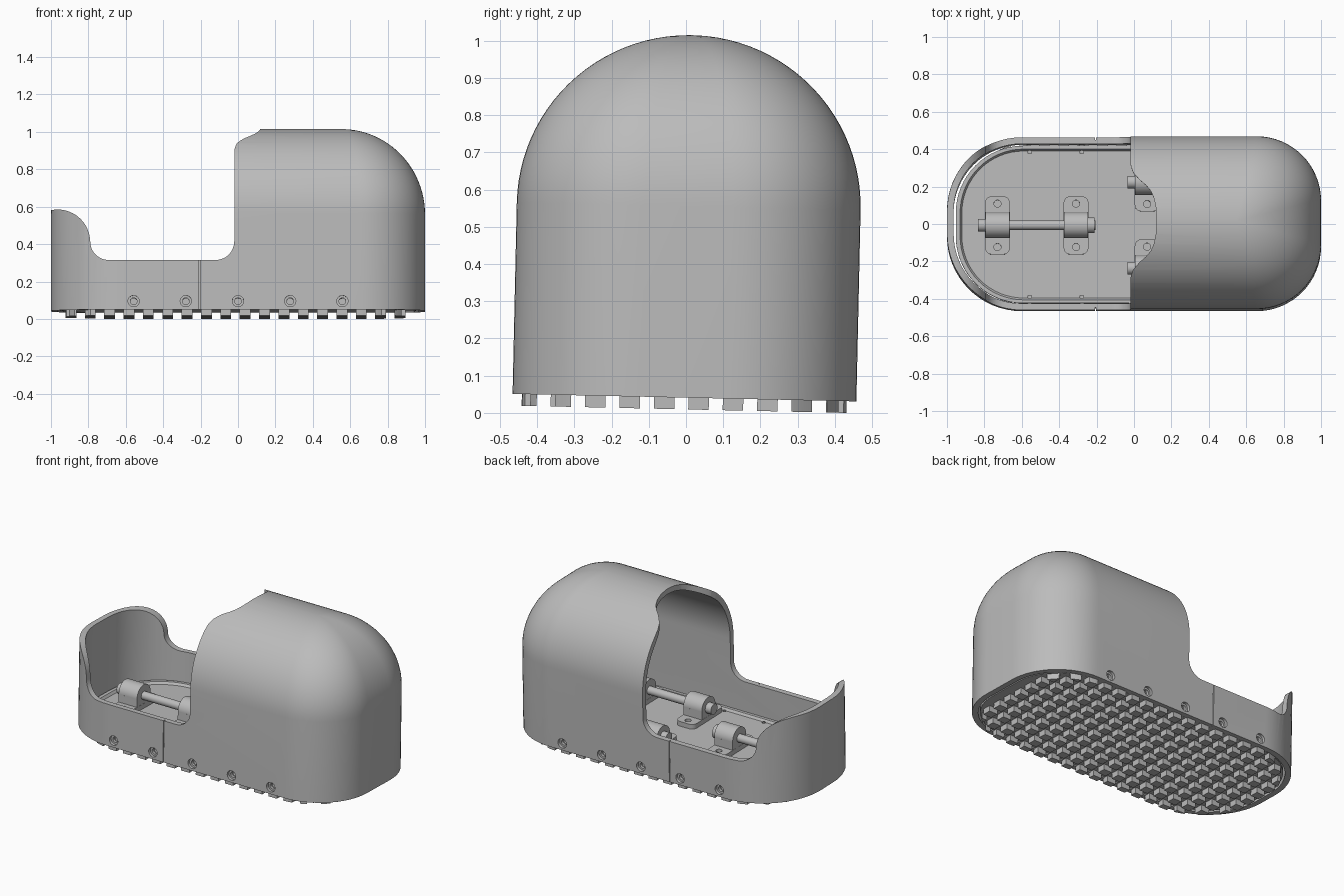
import bpy, bmesh, math
from mathutils import Matrix, Vector

cube = bpy.data.objects.get("Cube")
if cube:
    bpy.data.objects.remove(cube, do_unlink=True)

grey = bpy.data.materials.new("plain grey")
grey.use_nodes = True
tone = (0.5, 0.5, 0.5, 1)
grey.diffuse_color = tone
grey.node_tree.nodes["Principled BSDF"].inputs["Base Color"].default_value = tone
parts = []


def make(name, bm, part=True):
    bmesh.ops.recalc_face_normals(bm, faces=bm.faces)
    mesh = bpy.data.meshes.new(name)
    bm.to_mesh(mesh)
    bm.free()
    mesh.materials.append(grey)
    obj = bpy.data.objects.new(name, mesh)
    bpy.context.collection.objects.link(obj)
    obj.hide_render = not part
    if part:
        parts.append(obj)
    return obj


def rounded(hx, hy, left_r, right_r, z, cx=0, cy=0, steps=16):
    """Ring of points on a rounded rectangle."""
    ring = []
    for q, (sx, sy) in enumerate([(1, 1), (-1, 1), (-1, -1), (1, -1)]):
        r = right_r if sx > 0 else left_r
        for i in range(steps + 1):
            a = math.pi / 2 * (q + i / steps)
            ring.append((cx + sx * (hx - r) + r * math.cos(a),
                         cy + sy * (hy - r) + r * math.sin(a), z))
    return ring


def loft(name, rings, part=True):
    bm = bmesh.new()
    loops = [[bm.verts.new(p) for p in ring] for ring in rings]
    for a, b in zip(loops, loops[1:]):
        for i in range(len(a)):
            j = (i + 1) % len(a)
            bm.faces.new((a[i], a[j], b[j], b[i]))
    bm.faces.new(loops[0][::-1])
    bm.faces.new(loops[-1])
    return make(name, bm, part)


def add_rod(bm, centre, radius, length, axis, sides=32):
    turn = Vector((0, 0, 1)).rotation_difference(Vector(axis)).to_matrix().to_4x4()
    bmesh.ops.create_cone(bm, cap_ends=True, segments=sides, radius1=radius,
                          radius2=radius, depth=length,
                          matrix=Matrix.Translation(centre) @ turn)


def add_box(bm, centre, size):
    bmesh.ops.create_cube(bm, size=1, matrix=Matrix.Translation(centre)
                          @ Matrix.Diagonal((*size, 1)))


def boolean(obj, tool, operation="DIFFERENCE"):
    mod = obj.modifiers.new("cut", "BOOLEAN")
    mod.operation, mod.solver, mod.object = operation, "EXACT", tool
    bpy.context.view_layer.objects.active = obj
    bpy.ops.object.modifier_apply(modifier=mod.name)
    bpy.data.objects.remove(tool, do_unlink=True)


def rod_tool(rods):
    bm = bmesh.new()
    for rod in rods:
        add_rod(bm, *rod)
    return make("cutter", bm, False)


# Domed shell: outer and inner skins
def dome(name, inset, bottom, part):
    hx, hy, left_r, right_r = (v - inset for v in (1, 0.462, 0.40, 0.345))
    rings = [rounded(hx, hy, left_r, right_r, bottom)]
    for i in range(25):
        a = math.radians(89) * i / 24
        c = math.cos(a)
        rings.append(rounded(hx - (0.45 - inset) * (1 - c), hy * c, left_r * c,
                             right_r * c, 0.555 + (0.46 - inset) * math.sin(a)))
    return loft(name, rings, part)


shell = dome("shell", 0, 0.041, True)
boolean(shell, dome("shell_inside", 0.035, -0.1, False))


# Side opening, as a profile pushed through the shell
def arc(cx, cz, r, start, end, steps=12):
    angles = [math.radians(start + (end - start) * i / steps) for i in range(steps + 1)]
    return [(cx + r * math.cos(a), cz + r * math.sin(a)) for a in angles]


outline = [(-1.2, 0.58)]
outline += arc(-0.97, 0.4, 0.18, 90, 0)
outline += arc(-0.69, 0.405, 0.1, 180, 270)
outline += arc(-0.12, 0.405, 0.1, 270, 360)
outline += [(-0.02, 1.2), (-1.2, 1.2)]
boolean(shell, loft("opening", [[(x, y, z) for x, z in outline] for y in (-1, 1)], False))

# Curved notch cut straight down through the roof edge
half = [(-0.02, 0.33), (-0.017, 0.295), (-0.005, 0.26), (0.03, 0.22), (0.065, 0.19),
        (0.09, 0.16), (0.107, 0.12), (0.117, 0.07), (0.121, 0)]
notch = [(-0.2, 0.33)] + half + [(x, -y) for x, y in half[-2::-1]] + [(-0.2, -0.33)]
boolean(shell, loft("notch", [[(x, y, z) for x, y in notch] for z in (0.7, 1.2)], False))

# Countersunk screw holes and the thin side seams
spots = [(-0.558 + 0.279 * i, s) for i in range(5) for s in (-1, 1)]
boolean(shell, rod_tool([((x, s * 0.462, 0.085), 0.03, 0.036, (0, 1, 0)) for x, s in spots]))
boolean(shell, rod_tool([((x, s * 0.44, 0.085), 0.018, 0.08, (0, 1, 0)) for x, s in spots]))
bm = bmesh.new()
for s in (-1, 1):
    add_box(bm, (-0.205, s * 0.462, 0.2), (0.005, 0.03, 0.5))
boolean(shell, make("seam_cutter", bm, False))

# Floor tray with a raised lip
base = loft("floor_base", [rounded(hx, hy, r, r - 0.055, z) for hx, hy, r, z in [
    (0.953, 0.421, 0.36, 0.045), (0.953, 0.421, 0.36, 0.115),
    (0.93, 0.403, 0.34, 0.115), (0.92, 0.393, 0.33, 0.10)]])
boolean(base, rod_tool([((x, s * 0.42, 0.085), 0.018, 0.08, (0, 1, 0)) for x, s in spots]))

# Grid of tread blocks, trimmed to the outline of the underside
bm = bmesh.new()
for i in range(18):
    for j in range(10):
        add_box(bm, ((i - 8.5) * 0.1035 - 0.0137, (j - 4.5) * 0.0925 - 0.008, 0.0285),
                (0.058, 0.055, 0.038))
treads = make("tread_blocks", bm)
boolean(treads, loft("tread_trim", [rounded(0.935, 0.437, 0.375, 0.32, z)
                                    for z in (-0.1, 0.2)], False), "INTERSECT")


# Shaft with two bearing brackets and end collars
def shaft_unit(name, x0, y0):
    axis_z = 0.182
    for label, x in (("outer", x0 - 0.21), ("inner", x0 + 0.21)):
        label = name + "_" + label
        plate = loft(label + "_bracket_plate",
                     [rounded(0.066, 0.155, 0.035, 0.035, z, x, y0, 8)
                      for z in (0.098, 0.13)])
        boolean(plate, rod_tool([((x, y0 + s * 0.116, 0.13), 0.019, 0.05, (0, 0, 1))
                                 for s in (-1, 1)]))
        bm = bmesh.new()
        add_box(bm, (x, y0, 0.15), (0.13, 0.138, 0.06))
        make(label + "_bearing_foot", bm)
        bm = bmesh.new()
        add_rod(bm, (x, y0, axis_z), 0.069, 0.13, (1, 0, 0), 40)
        make(label + "_bearing", bm)
    for label, dx, radius, length in (("shaft", 0, 0.026, 0.63),
                                      ("outer_collar", -0.295, 0.034, 0.04),
                                      ("inner_collar", 0.29, 0.042, 0.04)):
        bm = bmesh.new()
        add_rod(bm, (x0 + dx, y0, axis_z), radius, length, (1, 0, 0))
        make(name + "_" + label, bm)


shaft_unit("open_end", -0.52, -0.005)
shaft_unit("covered_right", 0.28, -0.235)
shaft_unit("covered_left", 0.28, 0.225)

# Slight sideways lean of the whole body, then smooth shading
lean = Matrix.Translation((0, -0.005, 0)) @ Matrix.Rotation(-0.022, 4, "X")
bpy.ops.object.select_all(action="DESELECT")
for obj in parts:
    obj.data.transform(lean)
    obj.select_set(True)
bpy.context.view_layer.objects.active = shell
bpy.ops.object.shade_smooth_by_angle(angle=math.radians(30))
